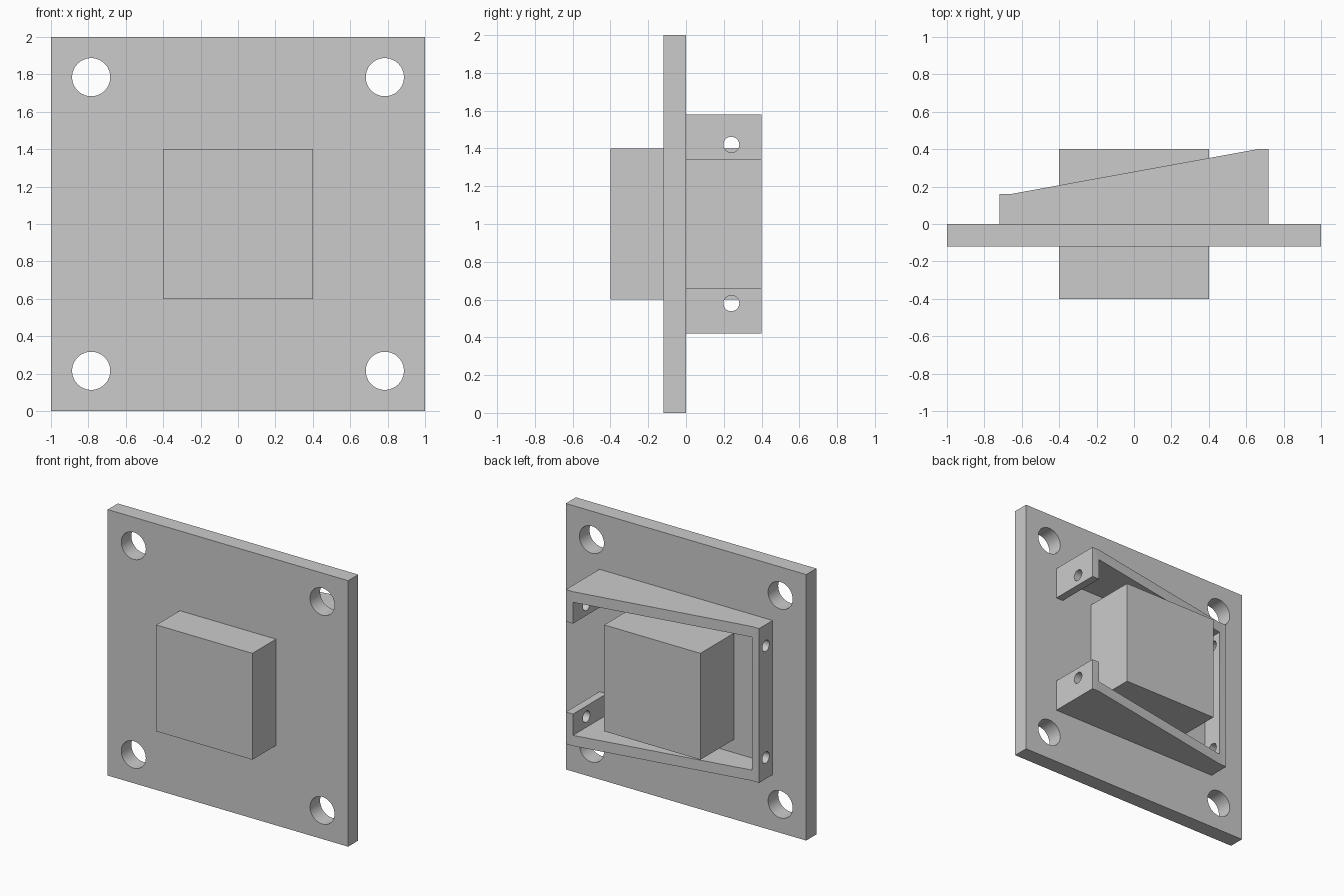
import bpy, bmesh, math

if "Cube" in bpy.data.objects:
    bpy.data.objects.remove(bpy.data.objects["Cube"])


def add_mesh(name, bm):
    bmesh.ops.recalc_face_normals(bm, faces=bm.faces[:])
    mesh = bpy.data.meshes.new(name)
    bm.to_mesh(mesh)
    bm.free()
    obj = bpy.data.objects.new(name, mesh)
    bpy.context.collection.objects.link(obj)
    return obj


def box(name, x, y, z):
    bm = bmesh.new()
    bmesh.ops.create_cube(bm, size=1)
    for v in bm.verts:
        for i, (lo, hi) in enumerate((x, y, z)):
            v.co[i] = lo if v.co[i] < 0 else hi
    return add_mesh(name, bm)


def cylinder(name, radius, depth, location, rotation, sides=48):
    bpy.ops.mesh.primitive_cylinder_add(vertices=sides, radius=radius, depth=depth,
                                        location=location, rotation=rotation)
    obj = bpy.context.object
    obj.name = name
    return obj


def cut(target, cutter):
    cutter.hide_render = True
    mod = target.modifiers.new("cut", 'BOOLEAN')
    mod.operation, mod.solver, mod.object = 'DIFFERENCE', 'EXACT', cutter
    bpy.context.view_layer.objects.active = target
    bpy.ops.object.modifier_apply(modifier=mod.name)
    bpy.data.objects.remove(cutter, do_unlink=True)


def smooth(obj):
    bpy.ops.object.select_all(action='DESELECT')
    obj.select_set(True)
    bpy.context.view_layer.objects.active = obj
    bpy.ops.object.shade_smooth_by_angle(angle=math.radians(30))


# Mounting plate with four corner holes
plate = box("mounting_plate", (-1, 1), (-0.12, 0), (0, 2))
for x in (-0.785, 0.785):
    for z in (0.215, 1.785):
        cut(plate, cylinder("plate_hole", 0.102, 0.5, (x, -0.06, z), (math.pi / 2, 0, 0)))
smooth(plate)

# Centre block passing through the plate
box("centre_block", (-0.4, 0.4), (-0.4, 0.4), (0.6, 1.4))

# Wedge frame: side profile extruded upward
profile = [(-0.72, 0), (-0.72, 0.16), (-0.66, 0.16), (0.66, 0.4), (0.72, 0.4), (0.72, 0)]
bm = bmesh.new()
face = bm.faces.new([bm.verts.new((x, y, 0.42)) for x, y in profile])
ext = bmesh.ops.extrude_face_region(bm, geom=[face])
bmesh.ops.translate(bm, vec=(0, 0, 1.16),
                    verts=[g for g in ext["geom"] if isinstance(g, bmesh.types.BMVert)])
frame = add_mesh("wedge_frame", bm)

# Hollow interior, and opening in the tall wall that leaves two tabs
cut(frame, box("interior", (-0.66, 0.66), (-0.1, 0.6), (0.5, 1.5)))
cut(frame, box("opening", (0.5, 0.9), (-0.1, 0.6), (0.66, 1.34)))

# Screw holes through the short wall and the tabs
for x, y in ((-0.69, 0.08), (0.69, 0.24)):
    for z in (0.58, 1.42):
        cut(frame, cylinder("screw_hole", 0.042, 0.3, (x, y, z), (0, math.pi / 2, 0), 32))
smooth(frame)
